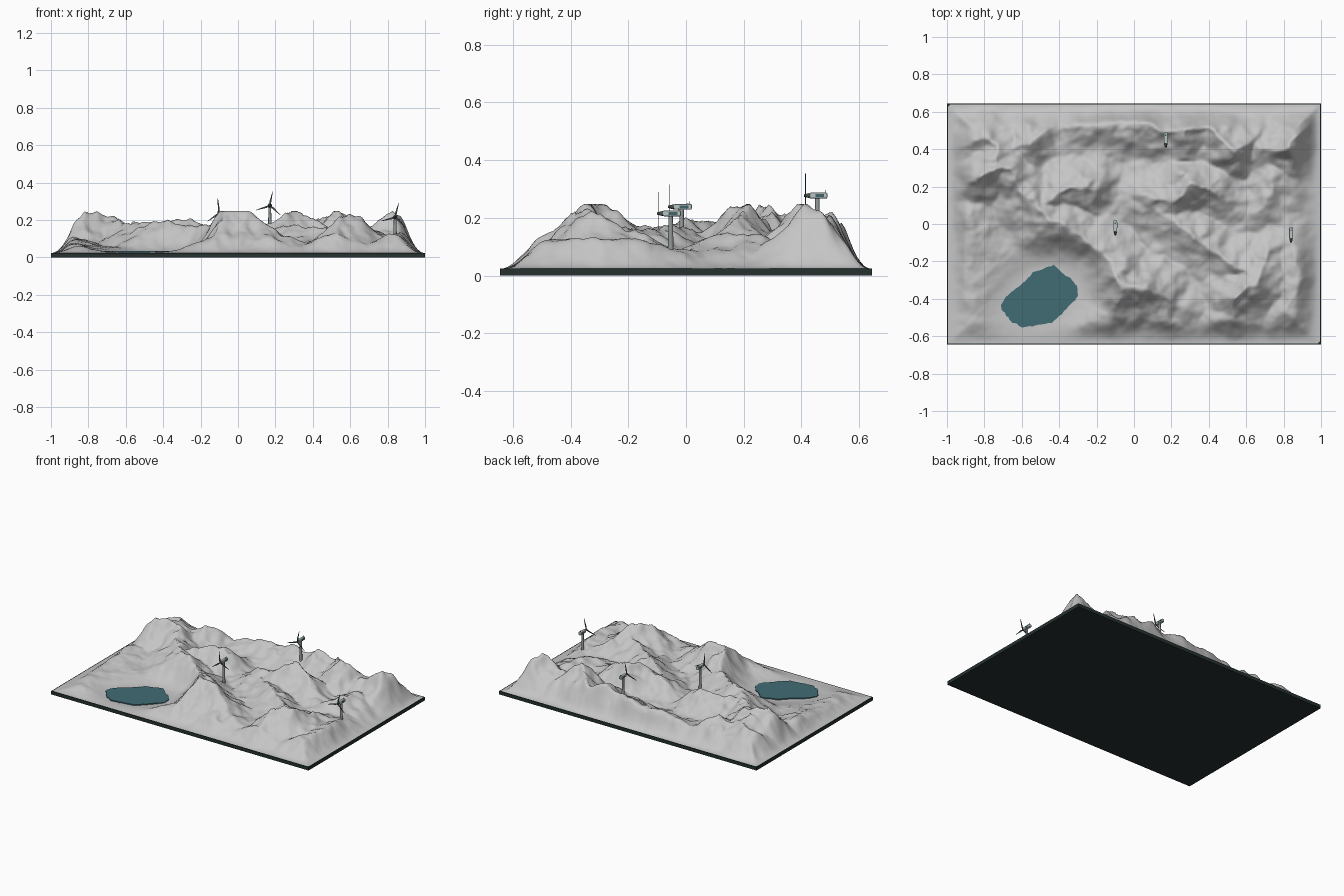
import bpy, bmesh, math
from mathutils import Vector, Matrix, noise

cube = bpy.data.objects.get("Cube")
if cube:
    bpy.data.objects.remove(cube)


def material(name, r, g, b):
    m = bpy.data.materials.new(name)
    m.use_nodes = True
    m.diffuse_color = (r, g, b, 1)
    m.node_tree.nodes["Principled BSDF"].inputs["Base Color"].default_value = (r, g, b, 1)
    return m


ROCK = material("rock_grey", .56, .56, .56)
BASE = material("dark_base", .019, .03, .03)
WATER = material("lake_teal", .053, .15, .175)
TOWER = material("tower_grey", .3, .33, .33)
SHELL = material("nacelle_pale", .5, .56, .56)
ROTOR = material("rotor_dark", .065, .08, .08)
GLASS = material("panel_teal", .05, .13, .14)


def add_object(name, bm, mat, smooth=False):
    bmesh.ops.recalc_face_normals(bm, faces=bm.faces)
    mesh = bpy.data.meshes.new(name)
    bm.to_mesh(mesh)
    bm.free()
    mesh.materials.append(mat)
    for p in mesh.polygons:
        p.use_smooth = smooth
    obj = bpy.data.objects.new(name, mesh)
    bpy.context.collection.objects.link(obj)
    return obj


def box(name, centre, size, mat, bevel=0):
    bm = bmesh.new()
    bmesh.ops.create_cube(bm, size=1)
    bmesh.ops.scale(bm, vec=size, verts=bm.verts)
    if bevel:
        bmesh.ops.bevel(bm, geom=bm.edges[:], offset=bevel, segments=2, affect='EDGES', profile=.5)
    bmesh.ops.translate(bm, vec=centre, verts=bm.verts)
    return add_object(name, bm, mat)


def cone(name, centre, r1, r2, depth, mat, turn=None, sides=16):
    bm = bmesh.new()
    bmesh.ops.create_cone(bm, cap_ends=True, segments=sides, radius1=r1, radius2=r2, depth=depth)
    if turn:
        bmesh.ops.rotate(bm, matrix=turn, verts=bm.verts)
    bmesh.ops.translate(bm, vec=centre, verts=bm.verts)
    return add_object(name, bm, mat)


def prism(name, outline, z, depth, mat):
    bm = bmesh.new()
    face = bm.faces.new([bm.verts.new((x, y, z)) for x, y in outline])
    ext = bmesh.ops.extrude_face_region(bm, geom=[face])
    new = [v for v in ext["geom"] if isinstance(v, bmesh.types.BMVert)]
    bmesh.ops.translate(bm, vec=(0, 0, depth), verts=new)
    return add_object(name, bm, mat)


# Mountain ridges as crest lines (x, y, height)
WEST = [(-.93, .2, .15), (-.83, .26, .24), (-.74, .3, .24), (-.66, .28, .22), (-.57, .14, .18),
        (-.48, .04, .2), (-.35, -.02, .19), (-.22, -.1, .17), (-.14, -.18, .18),
        (-.08, -.28, .25), (-.05, -.34, .26), (.04, -.34, .26), (.13, -.37, .2), (.25, -.44, .11)]
PEAK_SPUR = [(-.05, -.36, .23), (-.13, -.5, .11)]
SOUTH_SPUR = [(.13, -.37, .18), (.19, -.52, .1)]
NORTHWEST = [(-.92, .42, .14), (-.8, .46, .18), (-.73, .42, .18), (-.74, .3, .22)]
NORTH_SPUR = [(-.66, .4, .14), (-.55, .43, .2), (-.46, .52, .12)]
MIDWEST = [(-.5, .08, .17), (-.4, .17, .19), (-.25, .2, .22)]
NORTH = [(-.3, .53, .14), (-.1, .54, .18), (.05, .54, .2), (.17, .49, .18), (.27, .49, .24),
         (.4, .52, .18), (.53, .4, .26), (.64, .45, .16)]
CENTRE = [(.06, .13, .15), (.18, .13, .2), (.29, .2, .26), (.4, .19, .21), (.52, .13, .14)]
DIAGONAL = [(.1, .1, .15), (.25, -.02, .17), (.4, -.12, .16), (.55, -.22, .16), (.68, -.28, .18)]
SOUTHEAST = [(.72, -.15, .15), (.65, -.32, .22), (.55, -.38, .22), (.52, -.5, .13)]
NORTHEAST = [(.7, .4, .17), (.83, .42, .24), (.9, .48, .2), (.96, .58, .13)]
EAST = [(.66, .05, .12), (.72, .15, .15), (.73, .26, .14)]
EAST_EDGE = [(.82, -.08, .11), (.9, -.3, .15), (.82, -.47, .12)]
SOUTHWEST = [(-.9, .05, .13), (-.92, -.2, .09), (-.9, -.42, .07)]
SEGMENTS = []
for ridge in (WEST, PEAK_SPUR, SOUTH_SPUR, NORTHWEST, NORTH_SPUR, MIDWEST, NORTH, CENTRE,
              DIAGONAL, SOUTHEAST, NORTHEAST, EAST, EAST_EDGE, SOUTHWEST):
    SEGMENTS += list(zip(ridge, ridge[1:]))

HALF_X, HALF_Y, TOP, FLOOR, REACH = .994, .639, .024, .053, .27


def smooth_step(t):
    t = min(max(t, 0), 1)
    return t * t * (3 - 2 * t)


def height(x, y):
    # Wobble the crest lines, then take the tallest slope
    p = Vector((x, y, 0))
    wx = x + .025 * noise.noise(p * 7) + .022 * noise.noise(p * 16)
    wy = y + .025 * noise.noise(p * 7 + Vector((9, 4, 2))) + .022 * noise.noise(p * 16 + Vector((3, 8, 1)))
    best = 0
    for (ax, ay, az), (bx, by, bz) in SEGMENTS:
        dx, dy = bx - ax, by - ay
        t = min(max(((wx - ax) * dx + (wy - ay) * dy) / (dx * dx + dy * dy), 0), 1)
        d = math.hypot(wx - ax - t * dx, wy - ay - t * dy)
        crest = az + t * (bz - az) - FLOOR
        if d < REACH:
            best = max(best, crest * (1 - d / REACH) ** 1.65)
    rough = noise.fractal(p * 9, 1, 2, 4)
    h = FLOOR + best + rough * (.01 + .1 * best)
    h = min(h, .248)
    # Lake basin
    u, v = x + .5, y + .39
    along, across = u * .85 + v * .53, v * .85 - u * .53
    lake = math.hypot(along / .24, across / .18)
    h = .026 + (h - .026) * smooth_step((lake - .75) / .95)
    # Fall away to the border
    edge = min((HALF_X - abs(x)) / .12, (HALF_Y - abs(y)) / .11)
    return TOP + max(h - TOP, .002) * smooth_step(edge * .85 + .02 * rough) if edge > 0 else TOP


# Terrain on its base board
box("base_board", (0, 0, TOP / 2), (2, 1.29, TOP), BASE)
bm = bmesh.new()
bmesh.ops.create_grid(bm, x_segments=180, y_segments=116, size=1)
for v in bm.verts:
    v.co.x *= HALF_X
    v.co.y *= HALF_Y
    v.co.z = height(v.co.x, v.co.y)
add_object("mountain_terrain", bm, ROCK, smooth=True)

# Lake with a slightly uneven shore
shore = [(-.71, -.44), (-.69, -.39), (-.61, -.33), (-.54, -.26), (-.43, -.22), (-.37, -.27), (-.3, -.33),
         (-.3, -.39), (-.37, -.46), (-.44, -.53), (-.6, -.55), (-.67, -.51)]
outline = []
for i, a in enumerate(shore):
    b = shore[(i + 1) % len(shore)]
    for k in range(8):
        q = Vector(a).lerp(Vector(b), k / 8)
        wobble = 1 + .06 * noise.noise(Vector((q.x, q.y, 0)) * 45)
        outline.append((-.5 + (q.x + .5) * wobble, -.39 + (q.y + .39) * wobble))
prism("lake", outline, .026, .007, WATER)


# Wind turbine facing the front
def turbine(tag, x, y, hub, spin):
    low = min(height(x, y) - .01, hub - .07)
    cone(tag + "_tower", (x, y, (low + hub) / 2), .01, .007, hub - low, TOWER)
    box(tag + "_nacelle", (x, y + .004, hub), (.02, .062, .02), SHELL, .004)
    for side in (-1, 1):
        box(tag + "_side_panel", (x + side * .0102, y + .008, hub), (.001, .03, .01), GLASS)
    box(tag + "_roof_panel", (x, y + .02, hub + .0102), (.006, .008, .001), GLASS)
    cone(tag + "_sensor_mast", (x, y + .028, hub + .014), .001, .001, .01, ROTOR, sides=6)
    cone(tag + "_hub", (x, y - .037, hub), .009, .004, .02, ROTOR, Matrix.Rotation(math.pi / 2, 3, 'X'))
    for k in range(3):
        blade = prism(tag + "_blade", [(-.003, 0), (-.006, .02), (-.001, .077), (.001, .077), (.004, .02), (.003, 0)],
                      -.0009, .0018, ROTOR)
        turn = Matrix.Rotation(spin + k * math.tau / 3, 4, 'Y') @ Matrix.Rotation(math.pi / 2, 4, 'X')
        blade.data.transform(Matrix.Translation((x, y - .041, hub)) @ turn)


turbine("west_turbine", -.1, -.015, .238, -.1)
turbine("north_turbine", .17, .455, .277, .2)
turbine("east_turbine", .84, -.053, .215, .25)
